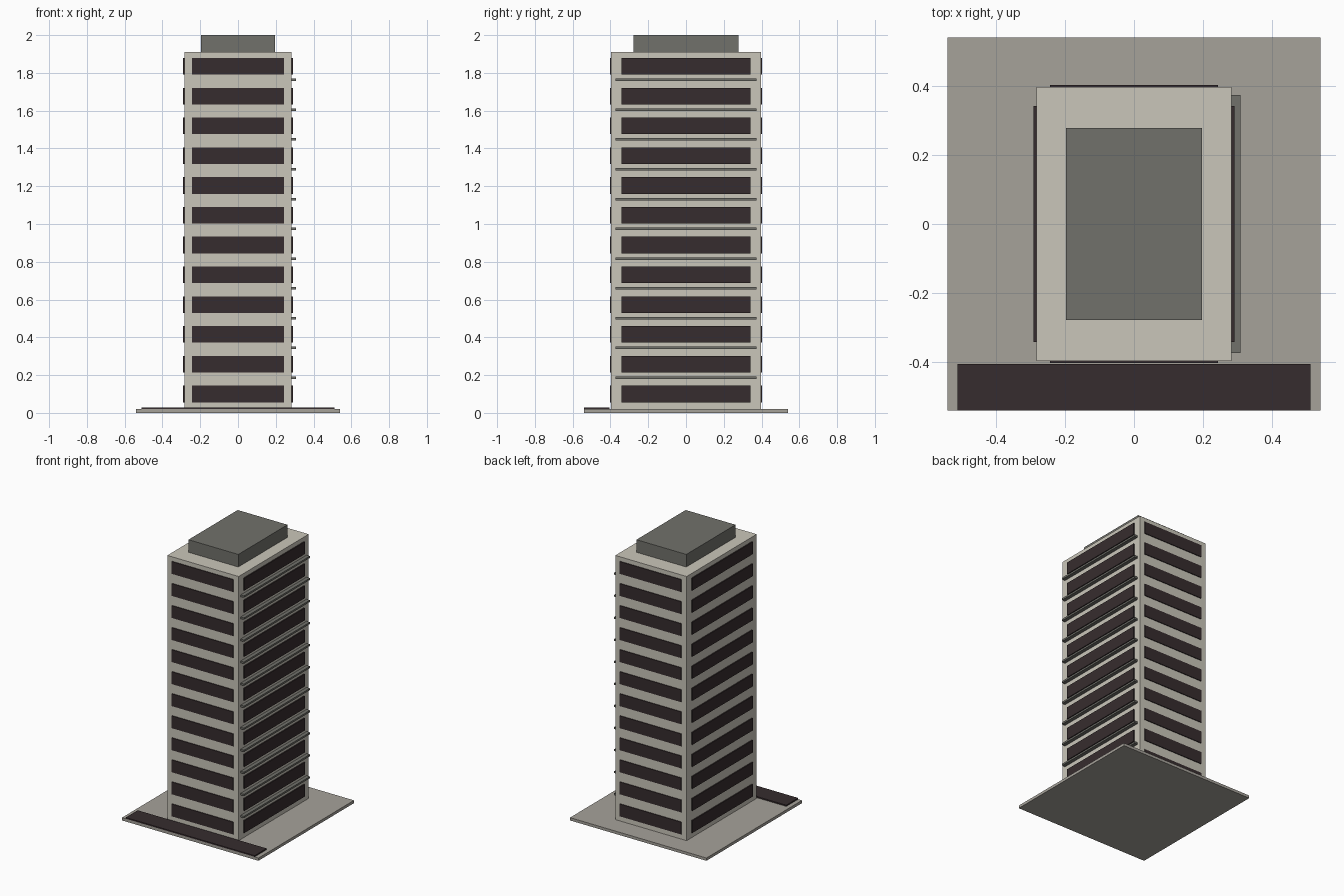
import bpy

if "Cube" in bpy.data.objects:
    bpy.data.objects.remove(bpy.data.objects["Cube"])


def linear(c):
    c /= 255
    return c / 12.92 if c <= 0.04045 else ((c + 0.055) / 1.055) ** 2.4


def material(name, r, g, b):
    m = bpy.data.materials.new(name)
    m.diffuse_color = (linear(r), linear(g), linear(b), 1)
    m.use_nodes = True
    m.node_tree.nodes["Principled BSDF"].inputs["Base Color"].default_value = m.diffuse_color
    return m


CONCRETE = material("pale_concrete", 202, 198, 186)
PAVING = material("grey_paving", 166, 162, 154)
METAL = material("dark_grey", 113, 113, 107)
DARK = material("dark_glass", 54, 44, 46)


def box(name, x0, x1, y0, y1, z0, z1, mat):
    bpy.ops.mesh.primitive_cube_add(
        size=1, location=((x0 + x1) / 2, (y0 + y1) / 2, (z0 + z1) / 2))
    ob = bpy.context.object
    ob.name = name
    ob.scale = (x1 - x0, y1 - y0, z1 - z0)
    bpy.ops.object.transform_apply(location=False, rotation=False, scale=True)
    ob.data.materials.append(mat)
    return ob


W, D = 0.282, 0.396      # tower half width and half depth
FLOORS, PITCH = 12, 0.1577

# Site slab, front road strip, tower and rooftop plant room
box("site_slab", -0.54, 0.54, -0.54, 0.54, 0, 0.02, PAVING)
box("road_strip", -0.51, 0.51, -0.54, -0.405, 0.02, 0.029, DARK)
box("tower", -W, W, -D, D, 0.02, 1.91, CONCRETE)
box("roof_plant_room", -0.197, 0.197, -0.278, 0.278, 1.91, 2.0, METAL)

for i in range(FLOORS):
    z = 0.1 + i * PITCH
    z0, z1 = z - 0.044, z + 0.044
    # Window bands on all four sides
    for s, side in ((-1, "front"), (1, "back")):
        y = sorted((s * (D - 0.001), s * (D + 0.006)))
        box(f"{side}_window_{i + 1}", -0.243, 0.243, *y, z0, z1, DARK)
    for s, side in ((-1, "left"), (1, "right")):
        x = sorted((s * (W - 0.001), s * (W + 0.008)))
        box(f"{side}_window_{i + 1}", *x, -0.341, 0.341, z0, z1, DARK)
    # Sunshade ledges between floors on the right side only
    if i < FLOORS - 1:
        c = z + 0.086
        box(f"right_ledge_{i + 1}", W - 0.004, 0.308, -0.373, 0.373,
            c - 0.0065, c + 0.0065, METAL)
